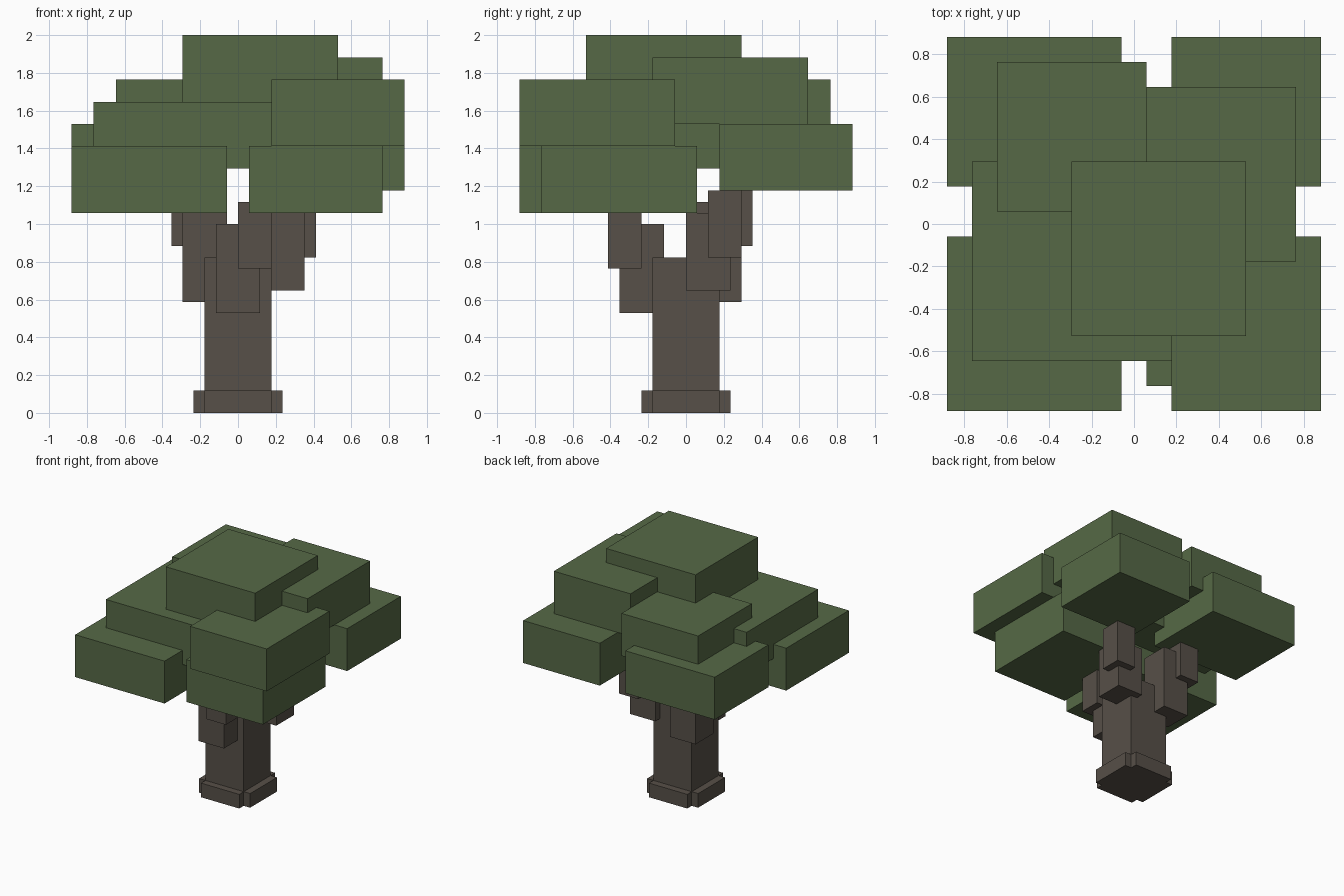
import bpy
import bmesh
from mathutils import Matrix, Vector

if "Cube" in bpy.data.objects:
    bpy.data.objects.remove(bpy.data.objects["Cube"], do_unlink=True)

U = 2 / 34  # block grid unit: the tree is 34 units tall


def make_material(name, color):
    mat = bpy.data.materials.new(name)
    mat.use_nodes = True
    mat.diffuse_color = color
    bsdf = next(n for n in mat.node_tree.nodes if n.type == 'BSDF_PRINCIPLED')
    bsdf.inputs["Base Color"].default_value = color
    bsdf.inputs["Roughness"].default_value = 0.9
    return mat


def block(name, mat, x, y, z):
    """Axis-aligned box from (min, max) ranges in grid units."""
    lo, hi = (Vector(c) * U for c in zip(x, y, z))
    bm = bmesh.new()
    bmesh.ops.create_cube(bm, size=1, matrix=Matrix.Diagonal((*(hi - lo), 1)))
    mesh = bpy.data.meshes.new(name)
    bm.to_mesh(mesh)
    bm.free()
    mesh.materials.append(mat)
    obj = bpy.data.objects.new(name, mesh)
    obj.location = (lo + hi) / 2
    bpy.context.collection.objects.link(obj)


bark = make_material("bark brown", (0.095, 0.080, 0.065, 1))
leaf = make_material("leaf green", (0.093, 0.141, 0.061, 1))

# Trunk with a cross-shaped foot
block("trunk", bark, (-3, 3), (-3, 3), (0, 14))
block("root_side_to_side", bark, (-4, 4), (-3, 3), (0, 2))
block("root_front_to_back", bark, (-3, 3), (-4, 4), (0, 2))

# Three stepped branches, each a thick lower and a thin upper block
block("front_branch_lower", bark, (-2, 2), (-6, -2), (9, 17))
block("front_branch_upper", bark, (0, 3), (-7, -4), (13, 19))
block("left_branch_lower", bark, (2, 6), (0, 4), (11, 18))
block("left_branch_upper", bark, (4, 7), (2, 5), (14, 20))
block("back_right_branch_lower", bark, (-5, -1), (1, 5), (10, 19))
block("back_right_branch_upper", bark, (-6, -3), (3, 6), (15, 21))

# Foliage slabs, all six units thick: x range, y range, bottom height
foliage = {
    "front_right_low": ((-15, -1), (-15, -1), 18),
    "front_left_low": ((1, 13), (-13, 1), 18),
    "back_left_low": ((3, 15), (3, 15), 20),
    "back_right_low": ((-15, -1), (3, 15), 20),
    "middle": ((-13, 3), (-11, 5), 22),
    "front_left_high": ((3, 15), (-15, -1), 24),
    "back_right_high": ((-11, 1), (1, 13), 24),
    "back_left_high": ((1, 13), (-3, 11), 26),
    "crown": ((-5, 9), (-9, 5), 28),
}
for name, (x, y, z) in foliage.items():
    block("foliage_" + name, leaf, x, y, (z, z + 6))
